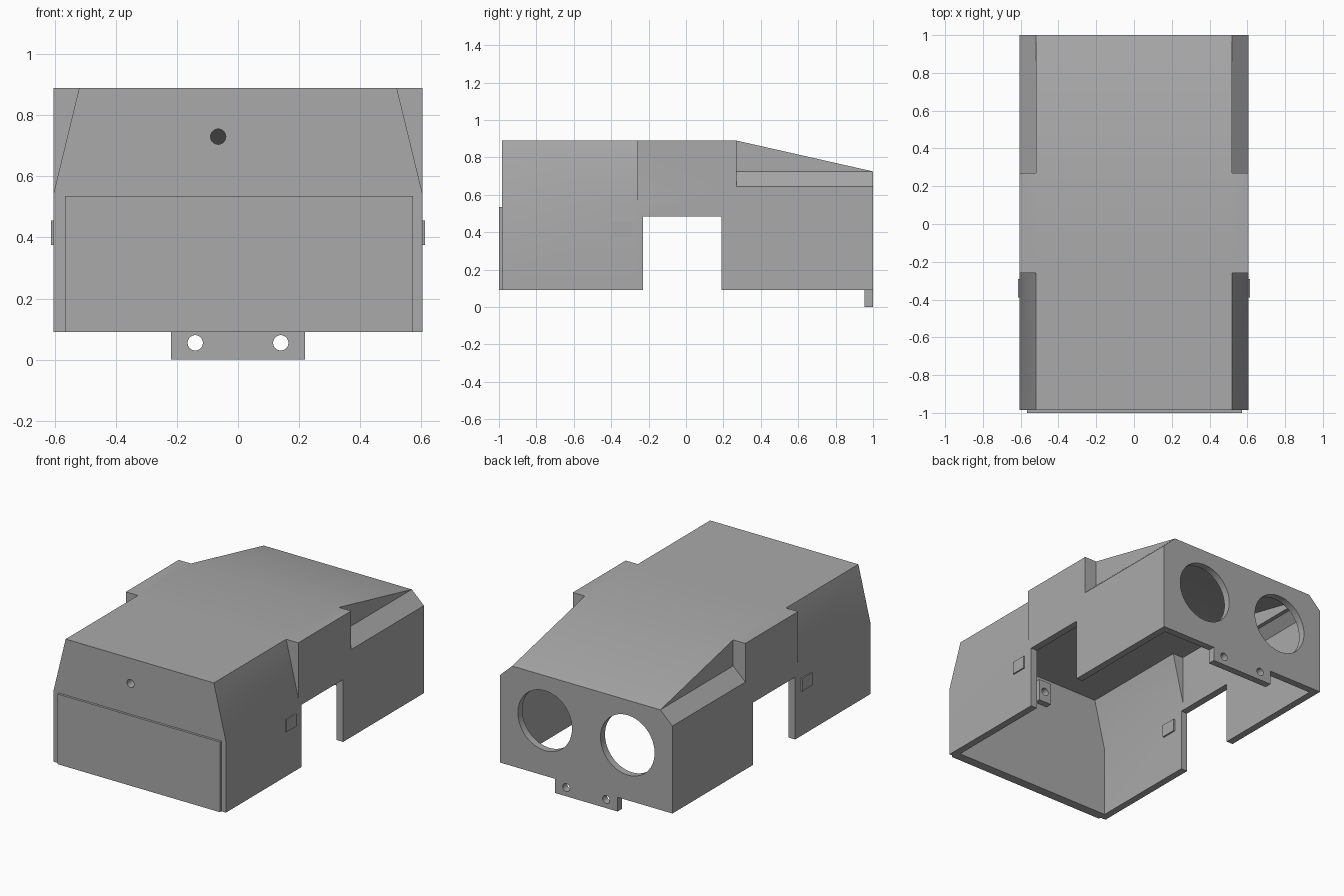
import bpy, bmesh, math
from mathutils import Matrix

cube = bpy.data.objects.get("Cube")
if cube:
    bpy.data.objects.remove(cube, do_unlink=True)

gray = bpy.data.materials.new("plain_gray")
gray.use_nodes = True
COLOR = (0.4, 0.4, 0.4, 1)
gray.diffuse_color = COLOR
gray.node_tree.nodes["Principled BSDF"].inputs["Base Color"].default_value = COLOR

T = 0.045          # wall thickness
W, TOP, BASE = 0.605, 0.89, 0.09


def make(name, bm):
    bmesh.ops.recalc_face_normals(bm, faces=bm.faces)
    mesh = bpy.data.meshes.new(name)
    bm.to_mesh(mesh)
    bm.free()
    mesh.materials.append(gray)
    obj = bpy.data.objects.new(name, mesh)
    bpy.context.collection.objects.link(obj)
    return obj


def prism(name, outline, a, b, axis="y"):
    """Extrude an outline (x,z along y, or y,z along x) from a to b."""
    bm = bmesh.new()
    rings = []
    for d in (a, b):
        rings.append([bm.verts.new((u, d, z) if axis == "y" else (d, u, z)) for u, z in outline])
    bm.faces.new(rings[0])
    bm.faces.new(rings[1][::-1])
    n = len(outline)
    for i in range(n):
        j = (i + 1) % n
        bm.faces.new((rings[0][i], rings[0][j], rings[1][j], rings[1][i]))
    return make(name, bm)


def mirrored(half):
    return half + [(-x, z) for x, z in reversed(half)]


def box(name, x0, x1, y0, y1, z0, z1):
    return prism(name, [(x0, z0), (x1, z0), (x1, z1), (x0, z1)], y0, y1)


def rod(name, x, z, r, y0, y1, sides=48):
    bm = bmesh.new()
    bmesh.ops.create_cone(bm, cap_ends=True, segments=sides, radius1=r, radius2=r, depth=y1 - y0,
                          matrix=Matrix.Translation((x, (y0 + y1) / 2, z)) @ Matrix.Rotation(math.pi / 2, 4, "X"))
    return make(name, bm)


def combine(target, others, operation):
    for other in others:
        mod = target.modifiers.new("join", "BOOLEAN")
        mod.operation, mod.solver, mod.object = operation, "EXACT", other
        bpy.context.view_layer.objects.active = target
        bpy.ops.object.modifier_apply(modifier=mod.name)
        bpy.data.objects.remove(other, do_unlink=True)


# Outer volume: tapered front, full-width middle, chamfered and sloping back
body = box("body_shell", -W, W, -0.26, 0.27, BASE, TOP)
combine(body, [
    prism("front_volume", mirrored([(W, BASE), (W, 0.54), (0.52, TOP)]), -0.985, -0.26),
    prism("back_volume", mirrored([(W, BASE), (W, 0.645), (0.52, 0.725)]), 0.27, 1),
    prism("back_slope", [(0.27, 0.725), (0.27, TOP), (1, 0.725)], -0.52, 0.52, "x"),
], "UNION")

# Hollow inside, open at the bottom
w, top = W - T, TOP - T
combine(body, [
    box("middle_hollow", -w, w, -0.26 + T, 0.27 - T, -0.1, top),
    prism("front_hollow", mirrored([(w, -0.1), (w, 0.535), (0.485, top)]), -0.985 + T, -0.1),
    prism("back_hollow", mirrored([(w, -0.1), (w, 0.626), (0.5, 0.68)]), 0.1, 1 - T),
    prism("slope_hollow", [(0.1, 0.4), (0.1, top), (0.26, top), (1 - T, 0.69), (1 - T, 0.4)],
          -0.475, 0.475, "x"),
    # Side openings and the two large round openings in the back wall
    box("side_opening", -1, 1, -0.23, 0.19, -0.1, 0.485),
    rod("round_opening", 0.29, 0.44, 0.19, 0.9, 1.1, 64),
    rod("round_opening", -0.29, 0.44, 0.19, 0.9, 1.1, 64),
    rod("front_opening", -0.065, 0.73, 0.025, -1.1, -0.9),
], "DIFFERENCE")

# Drilled block behind the front opening
boss = box("front_inner_block", -0.11, -0.02, -0.985 + T, -0.9, 0.66, 0.8)
combine(boss, [rod("block_hole", -0.065, 0.73, 0.025, -1.1, -0.8)], "DIFFERENCE")

# Mounting tab below the back wall
tab = box("back_tab", -0.22, 0.22, 1 - T, 1, 0, BASE)
combine(tab, [rod("tab_hole", s * 0.14, 0.055, 0.025, 0.9, 1.1) for s in (-1, 1)], "DIFFERENCE")

# Raised front panel and small square pads on both sides
panel = box("front_panel", -0.567, 0.573, -1, -0.985, BASE, 0.535)
pads = [box(n, min(s * 0.55, s * 0.613), max(s * 0.55, s * 0.613), -0.39, -0.29, 0.375, 0.455)
        for n, s in (("left_pad", 1), ("right_pad", -1))]

# Smooth the round walls, keep the edges sharp
bpy.ops.object.select_all(action="DESELECT")
for obj in (body, boss, tab):
    obj.select_set(True)
bpy.context.view_layer.objects.active = body
bpy.ops.object.shade_smooth_by_angle(angle=math.radians(20))
